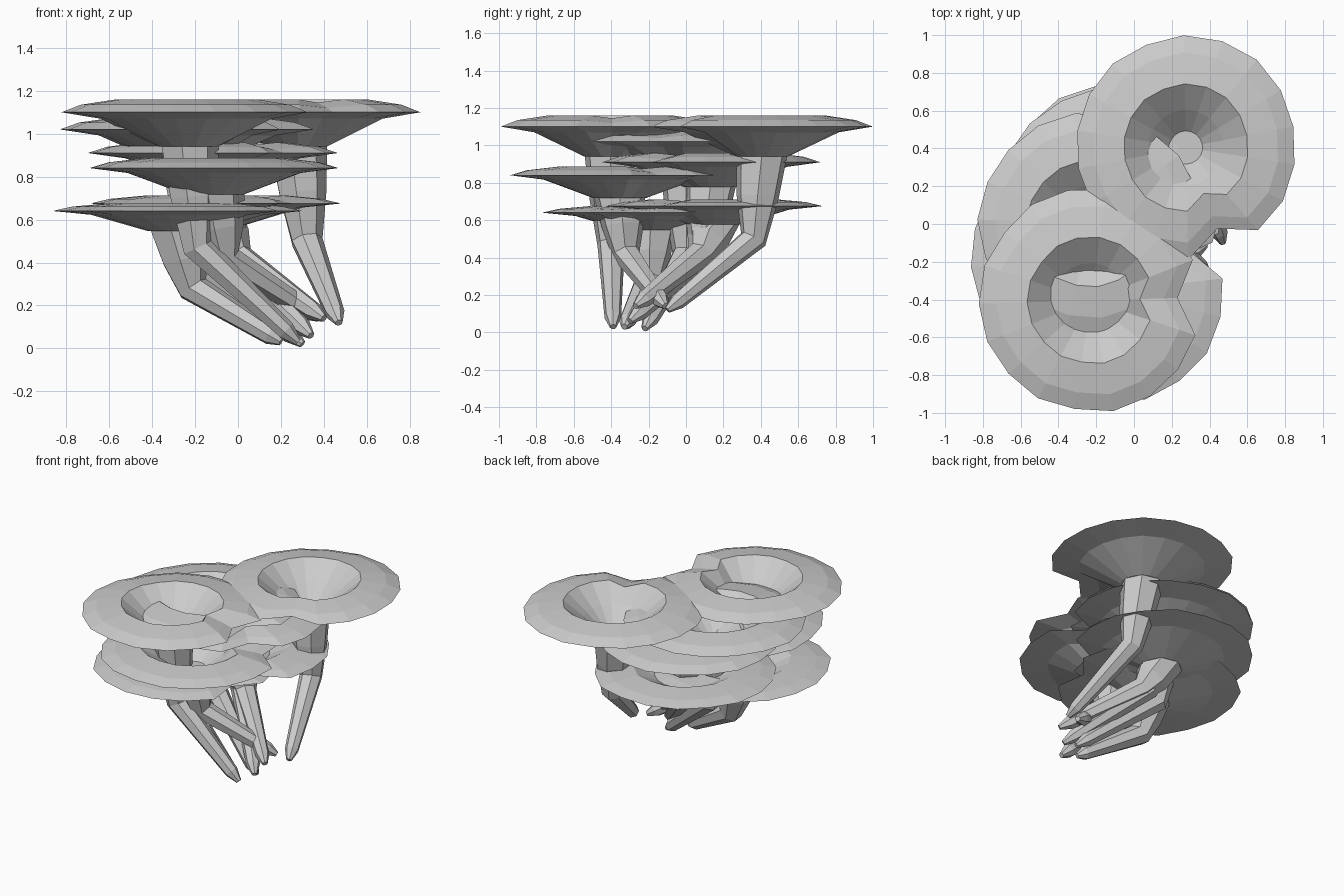
import bpy, bmesh, math, random
from mathutils import Vector

random.seed(4)
cube = bpy.data.objects.get("Cube")
if cube:
    bpy.data.objects.remove(cube, do_unlink=True)

grey = bpy.data.materials.new("pale_grey")
grey.use_nodes = True
grey.diffuse_color = (0.6, 0.6, 0.6, 1)
grey.node_tree.nodes["Principled BSDF"].inputs["Base Color"].default_value = grey.diffuse_color

SIDES = 18       # cap segments
STEM_SIDES = 7

# cap profile (radius, height from rim): underside, rim, lip, then funnel
PROFILE = [(0.14, -0.16), (0.41, -0.03), (0.59, 0), (0.5, 0.035),
           (0.335, 0.06), (0.2, -0.05), (0.04, -0.2)]


def loft(name, rings):
    """Skin a list of closed vertex rings and close both ends."""
    bm = bmesh.new()
    loops = [[bm.verts.new(p) for p in ring] for ring in rings]
    for a, b in zip(loops, loops[1:]):
        n = len(a)
        for i in range(n):
            j = (i + 1) % n
            bm.faces.new((a[i], a[j], b[j], b[i]))
    bm.faces.new(loops[0][::-1])
    bm.faces.new(loops[-1])
    bmesh.ops.recalc_face_normals(bm, faces=bm.faces)
    mesh = bpy.data.meshes.new(name)
    bm.to_mesh(mesh)
    bm.free()
    mesh.materials.append(grey)
    obj = bpy.data.objects.new(name, mesh)
    bpy.context.collection.objects.link(obj)
    return obj


def cap(name, x, y, rim, turn):
    """Wide funnel cap with one pinched notch on the side the stem bends to."""
    squash = rim / 1.1
    wobble = [random.uniform(0.98, 1.015) for _ in range(SIDES)]
    wobble[0] = 0.78
    rings = []
    for r, h in PROFILE:
        ring = []
        for i in range(SIDES):
            a = turn + math.tau * i / SIDES
            k = r * wobble[i] if r > 0.2 else r
            dip = 0.015 if i == 0 and h > 0 else 0
            ring.append((x + k * math.cos(a), y + k * math.sin(a),
                         rim + (h - dip) * squash))
        rings.append(ring)
    loft(name, rings)


def stem(name, top, knee, tip):
    """Thick stalk that drops to a knee and then slants to a blunt tip."""
    top, knee, tip = Vector(top), Vector(knee), Vector(tip)
    down, out = (knee - top).normalized(), (tip - knee).normalized()
    stations = [(top, 0.14, Vector((0, 0, -1))),
                (top.lerp(knee, 0.5), 0.115, down),
                (knee, 0.075, down + out),
                (knee.lerp(tip, 0.88), 0.045, out),
                (tip, 0.018, out)]
    rings = []
    for centre, r, normal in stations:
        q = Vector((0, 0, -1)).rotation_difference(normal.normalized())
        ring = []
        for i in range(STEM_SIDES):
            a = math.tau * i / STEM_SIDES
            ring.append(centre + q @ Vector((r * math.cos(a), r * math.sin(a), 0)))
        rings.append(ring)
    loft(name, rings)


# name, cap centre x and y, rim height, knee, tip
FUNGI = [
    ("back_left", 0.275, 0.405, 1.10, (0.32, 0.36, 0.5), (0.47, -0.1, 0.12)),
    ("front_right", -0.23, -0.405, 1.10, (-0.19, -0.4, 0.47), (0.28, -0.39, 0.03)),
    ("upper_right", -0.235, 0.0, 1.02, (-0.18, 0.0, 0.42), (0.3, -0.22, 0.02)),
    ("middle_back", -0.12, 0.13, 0.91, (-0.03, 0.09, 0.42), (0.34, -0.3, 0.06)),
    ("middle_front", -0.11, -0.355, 0.84, (-0.06, -0.32, 0.42), (0.38, -0.11, 0.14)),
    ("low_right", -0.28, -0.19, 0.64, (-0.21, -0.2, 0.28), (0.2, -0.33, 0.03)),
    ("low_back", -0.1, 0.15, 0.675, (0.0, 0.08, 0.42), (0.4, -0.27, 0.14)),
]

for name, x, y, rim, knee, tip in FUNGI:
    turn = math.atan2(tip[1] - y, tip[0] - x)
    cap(name + "_cap", x, y, rim, turn)
    stem(name + "_stem", (x, y, rim - 0.155 * rim / 1.1), knee, tip)
